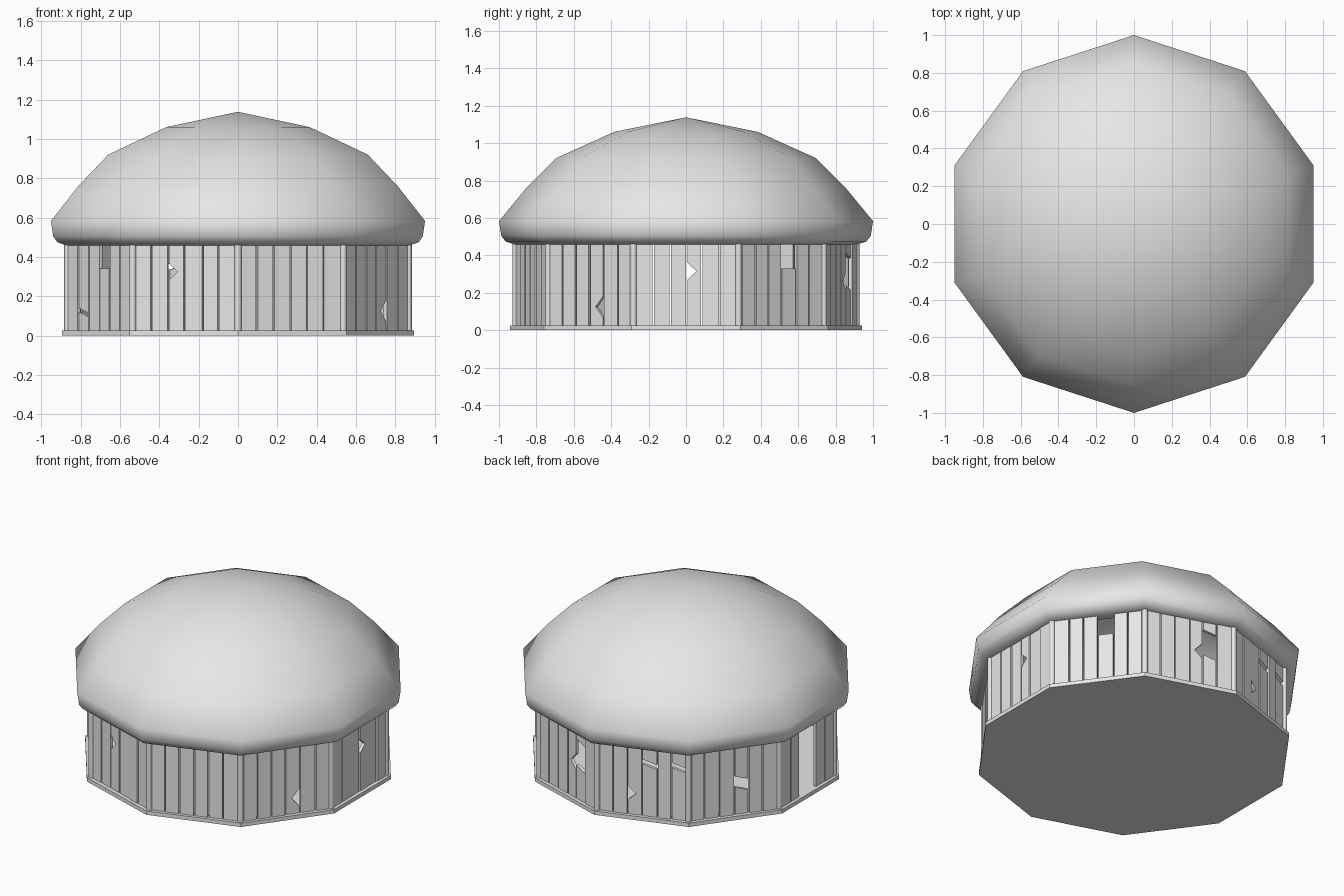
import bpy, bmesh, math, random
from mathutils import Vector

random.seed(4)
if "Cube" in bpy.data.objects:
    bpy.data.objects.remove(bpy.data.objects["Cube"], do_unlink=True)

SIDES = 10
STEP = math.tau / SIDES
START = -math.pi / 2
PLANKS = 6
Z0, Z1 = 0.025, 0.465

grey = bpy.data.materials.new("plain_grey")
grey.use_nodes = True
grey.diffuse_color = (0.8, 0.8, 0.8, 1)
grey.node_tree.nodes["Principled BSDF"].inputs["Base Color"].default_value = (0.8, 0.8, 0.8, 1)


def finish(name, bm, smooth=None):
    bmesh.ops.recalc_face_normals(bm, faces=bm.faces)
    mesh = bpy.data.meshes.new(name)
    bm.to_mesh(mesh)
    bm.free()
    mesh.materials.append(grey)
    obj = bpy.data.objects.new(name, mesh)
    bpy.context.collection.objects.link(obj)
    if smooth:
        bpy.ops.object.select_all(action='DESELECT')
        obj.select_set(True)
        bpy.context.view_layer.objects.active = obj
        bpy.ops.object.shade_smooth_by_angle(angle=math.radians(smooth))
    return obj


def corner(k, r, z):
    a = START + STEP * k
    return Vector((r * math.cos(a), r * math.sin(a), z))


def revolve(name, profile, smooth=None):
    """Ten-sided surface from (corner radius, height) points; zero radius is a pole."""
    bm = bmesh.new()
    rings = []
    for r, z in profile:
        if r == 0:
            rings.append([bm.verts.new((0, 0, z))] * SIDES)
        else:
            rings.append([bm.verts.new(corner(k, r, z)) for k in range(SIDES)])
    for low, high in zip(rings, rings[1:]):
        for k in range(SIDES):
            n = (k + 1) % SIDES
            quad = [low[k], low[n], high[n], high[k]]
            bm.faces.new(list(dict.fromkeys(quad)))
    return finish(name, bm, smooth)


# Floor slab
revolve("floor_slab", [(0, 0), (0.94, 0), (0.94, Z0), (0, Z0)])

# Domed roof: outer skin, rolled eave and inner ceiling
revolve("domed_roof", [
    (0, 1.138), (0.384, 1.06), (0.694, 0.92), (0.854, 0.76), (1.0, 0.583),
    (0.988, 0.505), (0.966, 0.475), (0.92, 0.459), (0.86, 0.465),
    (0.85, 0.55), (0.66, 0.85), (0.36, 1.0), (0, 1.07)], smooth=60)

# Corner posts
bm = bmesh.new()
for k in range(SIDES):
    made = bmesh.ops.create_cone(bm, cap_ends=True, segments=8, radius1=0.018,
                                 radius2=0.018, depth=Z1 - Z0)
    bmesh.ops.translate(bm, verts=made["verts"], vec=corner(k, 0.91, (Z0 + Z1) / 2))
finish("corner_posts", bm, smooth=50)

# Plank damage by (wall, plank): notch in one edge, missing band, lost top, or doorway
DAMAGE = {
    (9, 2): ("left", 0.28, 0.37), (1, 3): ("right", 0.07, 0.18),
    (2, 3): ("left", 0.27, 0.36), (4, 3): ("right", 0.21, 0.31),
    (5, 2): ("left", 0.12, 0.20), (3, 3): ("top", 0.33, 0.33),
    (8, 3): ("top", 0.34, 0.34), (8, 1): ("band", 0.12, 0.14),
    (4, 4): ("band", 0.24, 0.41), (5, 3): ("band", 0.36, 0.39),
    (5, 5): ("band", 0.36, 0.39), (6, 3): ("band", 0.20, 0.27),
    (7, 2): ("door", 0, 0), (7, 3): ("door", 0, 0),
}


def plank_outlines(a, b, damage):
    kind, low, high = damage
    mid, depth = (low + high) / 2, 0.047
    if kind == "door":
        return []
    if kind == "top":
        return [[(a, Z0), (b, Z0), (b, low), (a, low)]]
    if kind == "band":
        tilt = 0.025
        return [[(a, Z0), (b, Z0), (b, low - tilt), (a, low)],
                [(a, high), (b, high - tilt), (b, Z1), (a, Z1)]]
    right = [(b, low), (b - depth, mid), (b, high)] if kind == "right" else []
    left = [(a, high), (a + depth, mid), (a, low)] if kind == "left" else []
    return [[(a, Z0), (b, Z0)] + right + [(b, Z1), (a, Z1)] + left]


# Plank walls, one object for each side
HALF = 0.268
for wall in range(SIDES):
    angle = START + STEP * (wall + 0.5)
    normal = Vector((math.cos(angle), math.sin(angle), 0))
    along = Vector((-math.sin(angle), math.cos(angle), 0))
    edges = [-HALF + 2 * HALF * i / PLANKS for i in range(PLANKS + 1)]
    for i in range(1, PLANKS):
        edges[i] += random.uniform(-0.006, 0.006)
    bm = bmesh.new()
    for i in range(PLANKS):
        outer = 0.872 + random.uniform(-0.004, 0.004)
        damage = DAMAGE.get((wall, i), ("whole", 0, 0))
        for outline in plank_outlines(edges[i] + 0.004, edges[i + 1] - 0.004, damage):
            front, back = ([bm.verts.new(normal * d + along * u + Vector((0, 0, z)))
                            for u, z in outline] for d in (outer, outer - 0.02))
            bm.faces.new(front)
            bm.faces.new(back[::-1])
            for j in range(len(front)):
                n = (j + 1) % len(front)
                bm.faces.new((front[j], back[j], back[n], front[n]))
    finish(f"plank_wall_{wall + 1}", bm)
